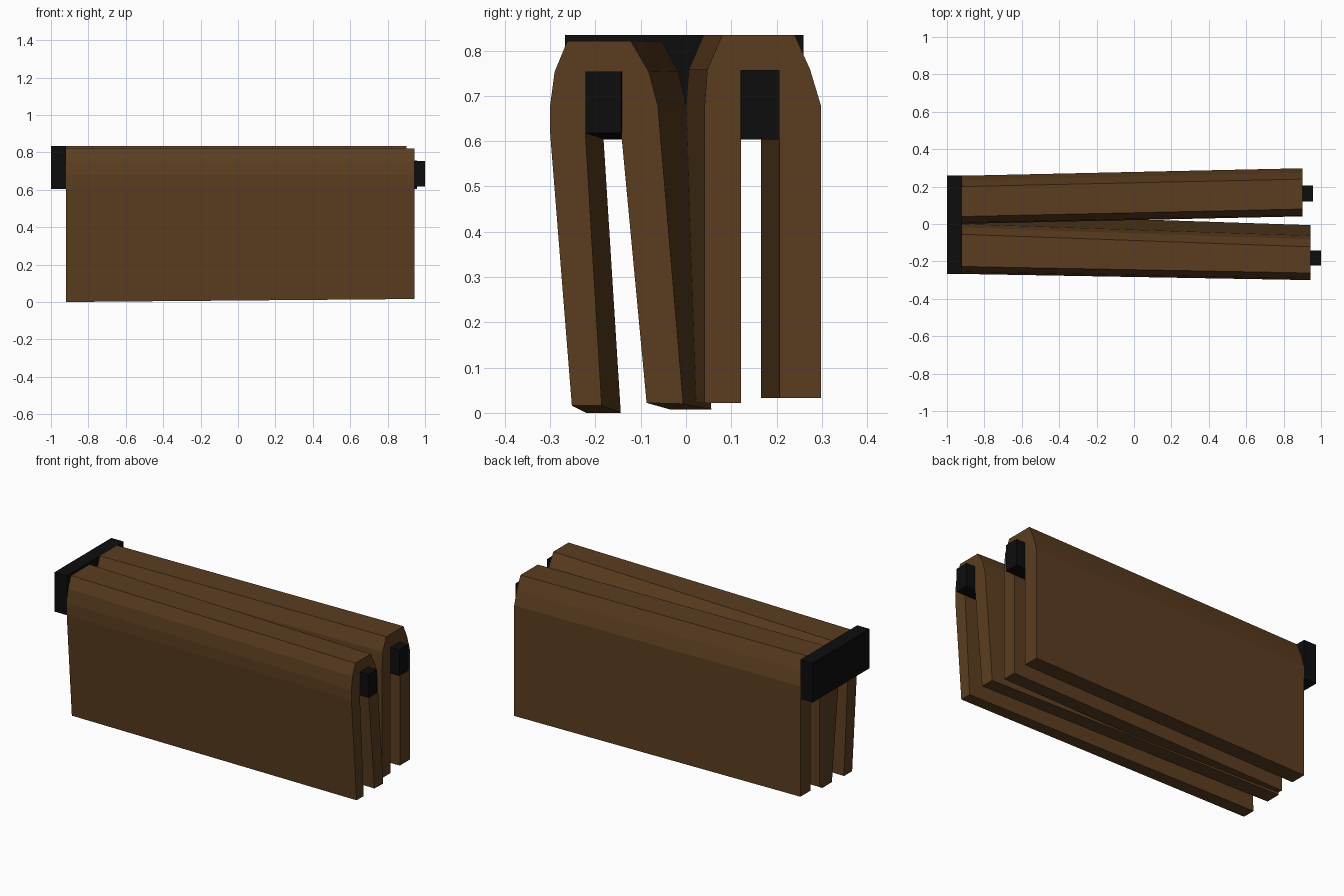
import bpy, bmesh


def material(name, rgb):
    m = bpy.data.materials.new(name)
    m.diffuse_color = (*rgb, 1)
    return m


cloth = material("brown_cloth", (0.105, 0.047, 0.014))
black = material("black_metal", (0.004, 0.004, 0.004))


def loft(name, x0, prof0, x1, prof1, mat):
    """Solid between two matching (y, z) outlines at x0 and x1."""
    bm = bmesh.new()
    a = [bm.verts.new((x0, y, z)) for y, z in prof0]
    b = [bm.verts.new((x1, y, z)) for y, z in prof1]
    n = len(a)
    bm.faces.new(a)
    bm.faces.new(b[::-1])
    for i in range(n):
        j = (i + 1) % n
        bm.faces.new((a[j], a[i], b[i], b[j]))
    bmesh.ops.recalc_face_normals(bm, faces=bm.faces)
    mesh = bpy.data.meshes.new(name)
    bm.to_mesh(mesh)
    bm.free()
    ob = bpy.data.objects.new(name, mesh)
    mesh.materials.append(mat)
    bpy.context.collection.objects.link(ob)


def rect(y0, y1, z0, z1):
    return [(y0, z0), (y1, z0), (y1, z1), (y0, z1)]


# Wall plate
plate = rect(-0.267, 0.259, 0.607, 0.836)
loft("wall_plate", -1.0, plate, -0.92, plate, black)

# Two arms swung slightly apart
loft("back_arm", -0.92, rect(0.082, 0.166, 0.606, 0.759),
     0.958, rect(0.121, 0.206, 0.606, 0.759), black)
loft("front_arm", -0.92, rect(-0.182, -0.098, 0.606, 0.756),
     1.0, rect(-0.222, -0.143, 0.62, 0.756), black)

# Towel folded over the back arm
back = [(0.298, 0.035), (0.298, 0.68), (0.274, 0.76), (0.24, 0.836),
        (0.08, 0.836), (0.047, 0.76), (0.041, 0.68), (0.041, 0.024),
        (0.121, 0.024), (0.121, 0.759), (0.206, 0.759), (0.206, 0.035)]
loft("back_towel", -0.92, [(y - 0.04, z) for y, z in back], 0.902, back, cloth)

# Towel folded over the front arm, legs slanting towards the middle
front = [(-0.252, 0.018), (-0.3, 0.62), (-0.3, 0.68), (-0.29, 0.755),
         (-0.262, 0.823), (-0.122, 0.823), (-0.082, 0.755), (-0.062, 0.68),
         (-0.006, 0.022), (-0.087, 0.024), (-0.143, 0.62), (-0.143, 0.756),
         (-0.222, 0.756), (-0.222, 0.62), (-0.186, 0.018)]
left = [(-0.22, 0.002), (-0.267, 0.606), (-0.267, 0.68), (-0.255, 0.757),
        (-0.227, 0.823), (-0.055, 0.823), (-0.018, 0.757), (0.0, 0.68),
        (0.056, 0.009), (-0.033, 0.009), (-0.098, 0.606), (-0.098, 0.756),
        (-0.182, 0.756), (-0.182, 0.606), (-0.144, 0.002)]
loft("front_towel", -0.92, left, 0.943, front, cloth)

# Set the model on the ground
for ob in bpy.data.objects:
    ob.location.z = -0.002
